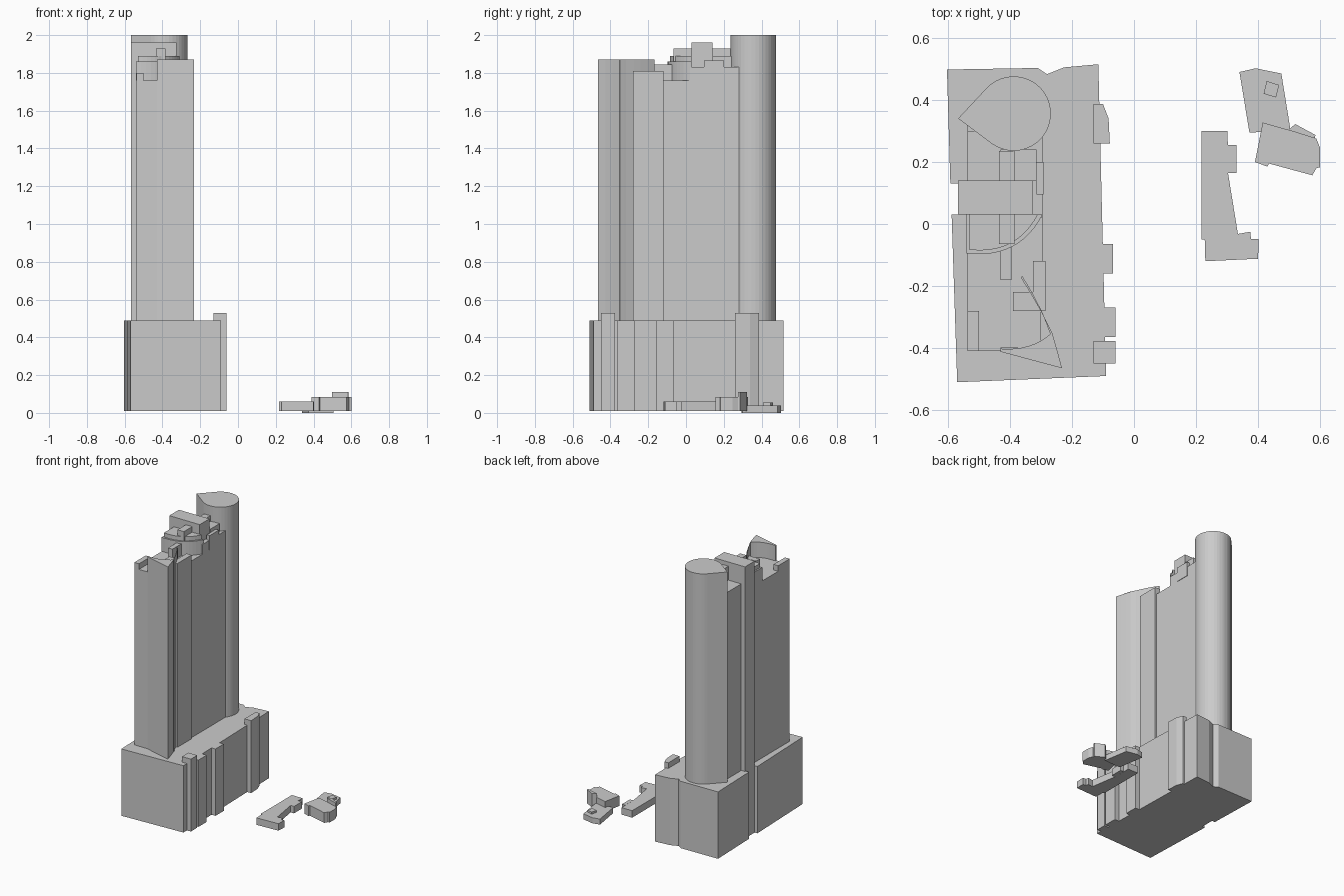
import bpy, bmesh, math


def prism(name, pts, z0, z1):
    """Extrude a plan outline from z0 to z1."""
    bm = bmesh.new()
    face = bm.faces.new([bm.verts.new((x, y, z0)) for x, y in pts])
    new = bmesh.ops.extrude_face_region(bm, geom=[face])["geom"]
    top = [v for v in new if isinstance(v, bmesh.types.BMVert)]
    bmesh.ops.translate(bm, verts=top, vec=(0, 0, z1 - z0))
    bmesh.ops.recalc_face_normals(bm, faces=bm.faces[:])
    me = bpy.data.meshes.new(name)
    bm.to_mesh(me)
    bm.free()
    ob = bpy.data.objects.new(name, me)
    bpy.context.collection.objects.link(ob)
    return ob


def box(name, x0, x1, y0, y1, z0, z1):
    return prism(name, [(x0, y0), (x1, y0), (x1, y1), (x0, y1)], z0, z1)


def bow(a, c, b, n=8):
    """Curve from a to b pulled towards c."""
    return [tuple((1 - t) ** 2 * a[i] + 2 * t * (1 - t) * c[i] + t * t * b[i] for i in (0, 1))
            for t in (k / n for k in range(n + 1))]


BASE, DECK, ROOF = 0.01, 0.49, 1.76

# Podium with a notch on the left side
prism("podium", [(-0.57, -0.51), (-0.09, -0.49), (-0.115, 0.515), (-0.225, 0.505),
                 (-0.28, 0.483), (-0.31, 0.503), (-0.603, 0.498), (-0.592, 0.13),
                 (-0.567, 0.13), (-0.567, 0.03), (-0.588, 0.03)], BASE, DECK)

# Bays on the right side of the podium
for i, (y0, y1, x1, top) in enumerate([(-0.45, -0.377, -0.06, 0.53), (-0.365, -0.27, -0.06, DECK),
                                       (-0.16, -0.065, -0.067, DECK)]):
    box(f"podium_bay_{i + 1}", -0.13, x1, y0, y1, BASE, top)
prism("podium_curved_bay", [(-0.13, 0.26), (-0.078, 0.26), (-0.082, 0.34), (-0.1, 0.387),
                            (-0.13, 0.387)], BASE, 0.53)

# Rear tower: teardrop plan
cx, cy, r = -0.388, 0.356, 0.12
px, py = -0.567, 0.34
toward = math.atan2(py - cy, px - cx)
half = math.acos(r / math.hypot(px - cx, py - cy))
arc = [toward + half + (2 * math.pi - 2 * half) * k / 28 for k in range(29)]
prism("teardrop_tower", [(px, py)] + [(cx + r * math.cos(a), cy + r * math.sin(a)) for a in arc],
      DECK, 2.0)

# Main slab in two strips
box("left_slab", -0.537, -0.43, -0.41, 0.32, DECK, ROOF)
box("right_slab", -0.43, -0.295, -0.28, 0.30, DECK, ROOF)
box("front_infill", -0.43, -0.30, -0.40, -0.28, DECK, ROOF)
box("facade_strip", -0.325, -0.285, -0.28, -0.12, DECK, 1.81)
box("front_parapet", -0.39, -0.285, -0.28, -0.22, ROOF, 1.81)
box("left_corner_block", -0.537, -0.50, -0.41, -0.28, ROOF, 1.80)
box("rear_left_roof", -0.537, -0.43, 0.14, 0.30, ROOF, 1.83)
box("rear_right_roof", -0.43, -0.295, 0.02, 0.28, ROOF, 1.83)
box("rear_facade_strip", -0.315, -0.292, 0.095, 0.20, ROOF, 1.865)

# Curved sail at the front corner
outer = bow((-0.232, -0.465), (-0.27, -0.31), (-0.36, -0.168))
inner = bow((-0.365, -0.173), (-0.315, -0.25), (-0.264, -0.35))
lower = bow((-0.264, -0.35), (-0.33, -0.41), (-0.43, -0.402))
prism("corner_sail", outer + inner + lower[1:] + [(-0.43, -0.412)], DECK, 1.87)

# Cross shaft running the full height of the left side
box("left_shaft", -0.567, -0.43, 0.03, 0.14, BASE, 1.96)
box("top_cross_block", -0.43, -0.325, 0.03, 0.14, ROOF, 1.96)

# Rooftop drum, step and spine
drum = bow((-0.54, -0.095), (-0.37, -0.115), (-0.295, 0.03), 12)
prism("rooftop_drum", drum + [(-0.54, 0.03)], ROOF, 1.86)
step = bow((-0.53, -0.083), (-0.38, -0.1), (-0.31, 0.03), 12)
prism("rooftop_step", step + [(-0.53, 0.03)], 1.86, 1.89)
box("rear_step", -0.43, -0.315, 0.14, 0.24, 1.83, 1.89)
box("rooftop_spine", -0.435, -0.385, -0.065, 0.235, 1.83, 1.93)
box("front_spine", -0.43, -0.395, -0.18, -0.06, ROOF, 1.845)

# Low buildings on the right
prism("long_pavilion", [(0.218, 0.30), (0.218, -0.05), (0.228, -0.05), (0.23, -0.12), (0.40, -0.112),
                        (0.402, -0.048), (0.377, -0.048), (0.375, -0.025), (0.335, -0.032),
                        (0.303, 0.165), (0.302, 0.30)], BASE, 0.06)
box("long_pavilion_bay", 0.303, 0.33, 0.165, 0.255, BASE, 0.06)
prism("rear_pavilion", [(0.34, 0.49), (0.372, 0.295), (0.505, 0.30), (0.475, 0.485), (0.392, 0.502)],
      0.0, 0.04)
prism("rear_pavilion_rooflight", [(0.418, 0.42), (0.458, 0.408), (0.468, 0.448), (0.428, 0.461)],
      0.04, 0.055)
prism("side_pavilion", [(0.415, 0.327), (0.39, 0.20), (0.43, 0.185), (0.435, 0.195), (0.575, 0.157),
                        (0.588, 0.18), (0.6, 0.183), (0.6, 0.245), (0.588, 0.275), (0.50, 0.303)],
      BASE, 0.083)
prism("side_pavilion_tower", [(0.497, 0.303), (0.583, 0.276), (0.585, 0.287), (0.52, 0.322)],
      BASE, 0.11)
